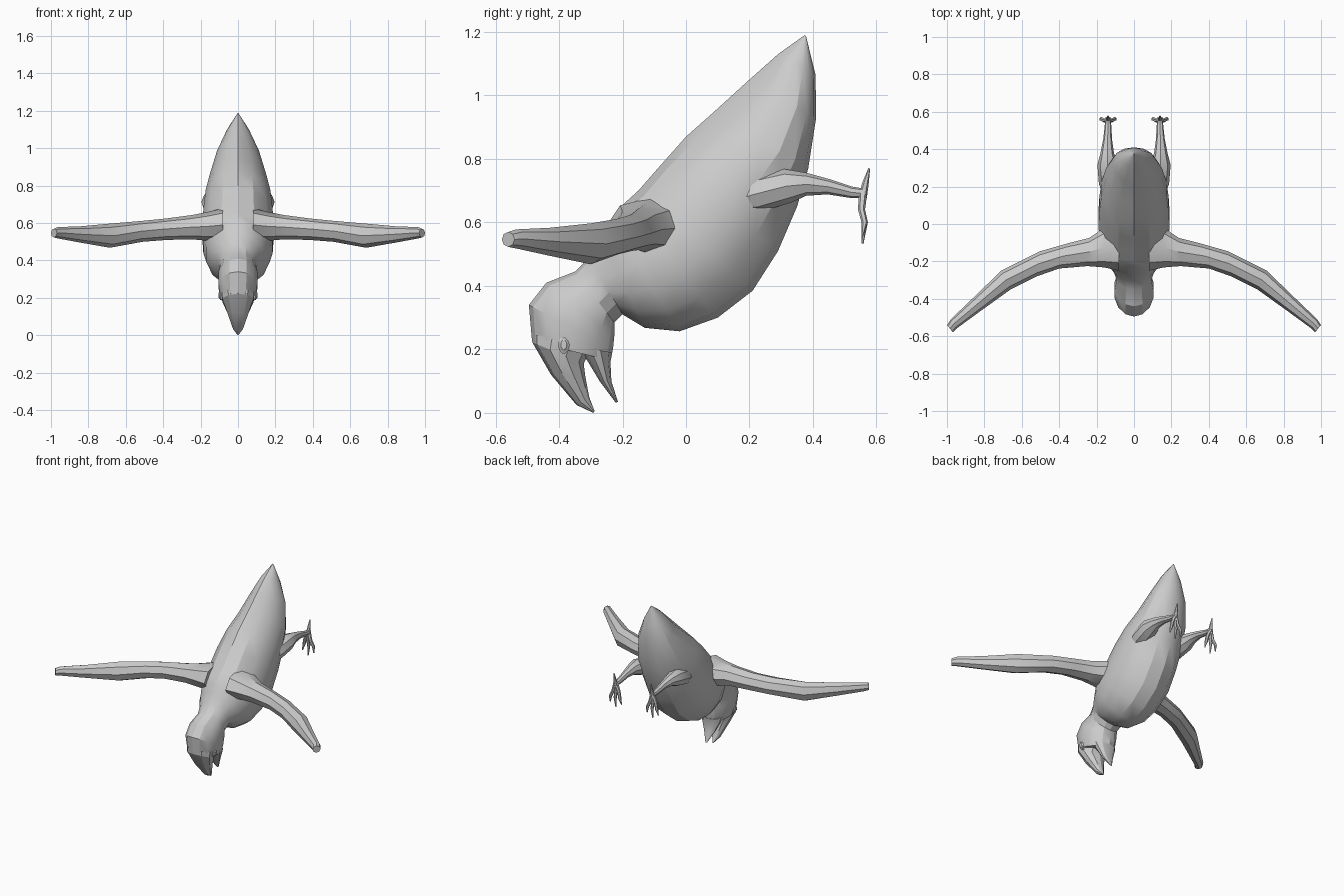
import bpy, bmesh, math
from mathutils import Vector

if "Cube" in bpy.data.objects:
    bpy.data.objects.remove(bpy.data.objects["Cube"])

grey = bpy.data.materials.new("plain grey")
grey.diffuse_color = (0.6, 0.6, 0.6, 1)
grey.use_nodes = True
grey.node_tree.nodes["Principled BSDF"].inputs["Base Color"].default_value = grey.diffuse_color


def finish(name, bm, mirror=False, angle=25):
    bmesh.ops.recalc_face_normals(bm, faces=bm.faces)
    me = bpy.data.meshes.new(name)
    bm.to_mesh(me)
    bm.free()
    me.materials.append(grey)
    ob = bpy.data.objects.new(name, me)
    bpy.context.collection.objects.link(ob)
    if mirror:
        ob.modifiers.new("mirror", 'MIRROR').use_mirror_merge = False
    bpy.ops.object.select_all(action='DESELECT')
    ob.select_set(True)
    bpy.context.view_layer.objects.active = ob
    bpy.ops.object.shade_smooth_by_angle(angle=math.radians(angle))
    return ob


def loft(bm, rings):
    """Skin a list of equal-length rings and cap both ends."""
    vs = [[bm.verts.new(p) for p in r] for r in rings]
    n = len(vs[0])
    for a, b in zip(vs, vs[1:]):
        for i in range(n):
            j = (i + 1) % n
            bm.faces.new((a[i], a[j], b[j], b[i]))
    bm.faces.new(vs[0])
    bm.faces.new(vs[-1][::-1])


def body_ring(by, bz, vy, vz, w, m=0.5, n=14):
    """Oval between a back point and a belly point; m places the widest spot."""
    back, belly = Vector((0, by, bz)), Vector((0, vy, vz))
    p = math.log(m) / math.log(0.5)
    out = []
    for i in range(n):
        a = math.tau * i / n
        q = back.lerp(belly, ((1 - math.cos(a)) / 2) ** p)
        q.x = w * math.sin(a)
        out.append(q)
    return out


def tube(bm, pts, radii, n=7):
    """Round limb following a path."""
    pts = [Vector(p) for p in pts]
    rings = []
    for i, (p, r) in enumerate(zip(pts, radii)):
        d = (pts[min(i + 1, len(pts) - 1)] - pts[max(i - 1, 0)]).normalized()
        u = d.cross(Vector((1, 0, 0))).normalized()
        v = d.cross(u)
        rings.append([p + r * (math.cos(math.tau * k / n) * u + math.sin(math.tau * k / n) * v)
                      for k in range(n)])
    loft(bm, rings)


# Body: tail tip, trunk, neck and head in one skin
bm = bmesh.new()
loft(bm, [body_ring(*s) for s in (
    (.374, 1.19, .378, 1.187, .002),
    (.29, 1.13, .408, 1.065, .06, .56),
    (.20, 1.05, .41, .93, .115, .62),
    (.09, .95, .385, .77, .155, .6),
    (.0, .87, .35, .65, .178, .54),
    (-.08, .78, .29, .51, .19),
    (-.15, .70, .21, .385, .195),
    (-.20, .655, .10, .30, .19),
    (-.235, .61, -.02, .257, .175),
    (-.265, .55, -.13, .268, .145),
    (-.305, .49, -.20, .31, .108),
    (-.35, .445, -.226, .285, .095),
    (-.44, .41, -.226, .24, .106),
    (-.495, .34, -.23, .20, .108),
    (-.485, .225, -.24, .165, .093))])
finish("body", bm)

# Open beak: upper and lower halves
for name, secs in (
    ("upper_beak", ((-.487, .25, -.30, .20, .09), (-.484, .222, -.322, .155, .088),
                    (-.425, .12, -.318, .12, .06), (-.345, .025, -.305, .05, .028),
                    (-.292, .0, -.288, .006, .003))),
    ("lower_beak", ((-.34, .21, -.232, .19, .08), (-.305, .155, -.238, .16, .065),
                    (-.272, .10, -.235, .10, .04), (-.222, .033, -.214, .034, .006)))):
    bm = bmesh.new()
    loft(bm, [body_ring(*s, n=10) if len(s) > 5 else body_ring(*s, .5, 10) for s in secs])
    finish(name, bm)

# Eyes: rim with a ball set in it
bm = bmesh.new()
ec = Vector((.088, -.385, .215))
for r, x0, x1 in ((1, -.02, .006), (.75, -.02, .011)):
    rings = []
    for x, k in ((x0, 1), (x1, 1), (x1 + .004, .7)):
        rings.append([ec + Vector((x, .018 * r * k * math.cos(math.tau * i / 10),
                                   .029 * r * k * math.sin(math.tau * i / 10))) for i in range(10)])
    loft(bm, rings)
finish("eyes", bm, True)

# Wings: leading point, trailing point, bottom and top height
bm = bmesh.new()
rings = []
for lx, ly, tx, ty, z0, z1 in (
        (.08, -.25, .08, .04, .50, .68),
        (.16, -.232, .16, -.02, .505, .66),
        (.25, -.225, .24, -.075, .513, .643),
        (.40, -.238, .36, -.105, .51, .625),
        (.52, -.28, .50, -.145, .50, .612),
        (.66, -.35, .71, -.25, .468, .597),
        (.82, -.465, .86, -.395, .495, .583),
        (.95, -.56, .98, -.51, .518, .578),
        (.968, -.58, 1.0, -.54, .523, .57)):
    lead, trail = Vector((lx, ly, 0)), Vector((tx, ty, 0))
    ring = []
    for i in range(8):
        a = math.tau * i / 8
        p = lead.lerp(trail, .5 + .5 * math.cos(a))
        p.z = (z0 + z1) / 2 + (z1 - z0) / 2 * math.sin(a)
        ring.append(p)
    rings.append(ring)
loft(bm, rings)
finish("wings", bm, True, 35)

# Legs: thigh running back to the ankle
bm = bmesh.new()
tube(bm, [(.12, .12, .66), (.13, .22, .69), (.142, .32, .715), (.143, .38, .72),
          (.141, .45, .712), (.139, .52, .695), (.139, .568, .69)],
     [.03, .058, .054, .036, .024, .018, .015], 8)
finish("legs", bm, True, 35)

# Feet: three hanging toes and one pointing up
bm = bmesh.new()
for dx, z in ((-.042, .56), (0, .533), (.042, .56)):
    tube(bm, [(.139, .558, .70), (.139 + dx * .5, .553, .64),
              (.139 + dx * .85, .563, .60), (.139 + dx, .556, z)],
         [.014, .011, .010, .003], 6)
tube(bm, [(.139, .556, .68), (.139, .566, .725), (.139, .577, .77)], [.014, .01, .003], 6)
finish("feet", bm, True, 35)
